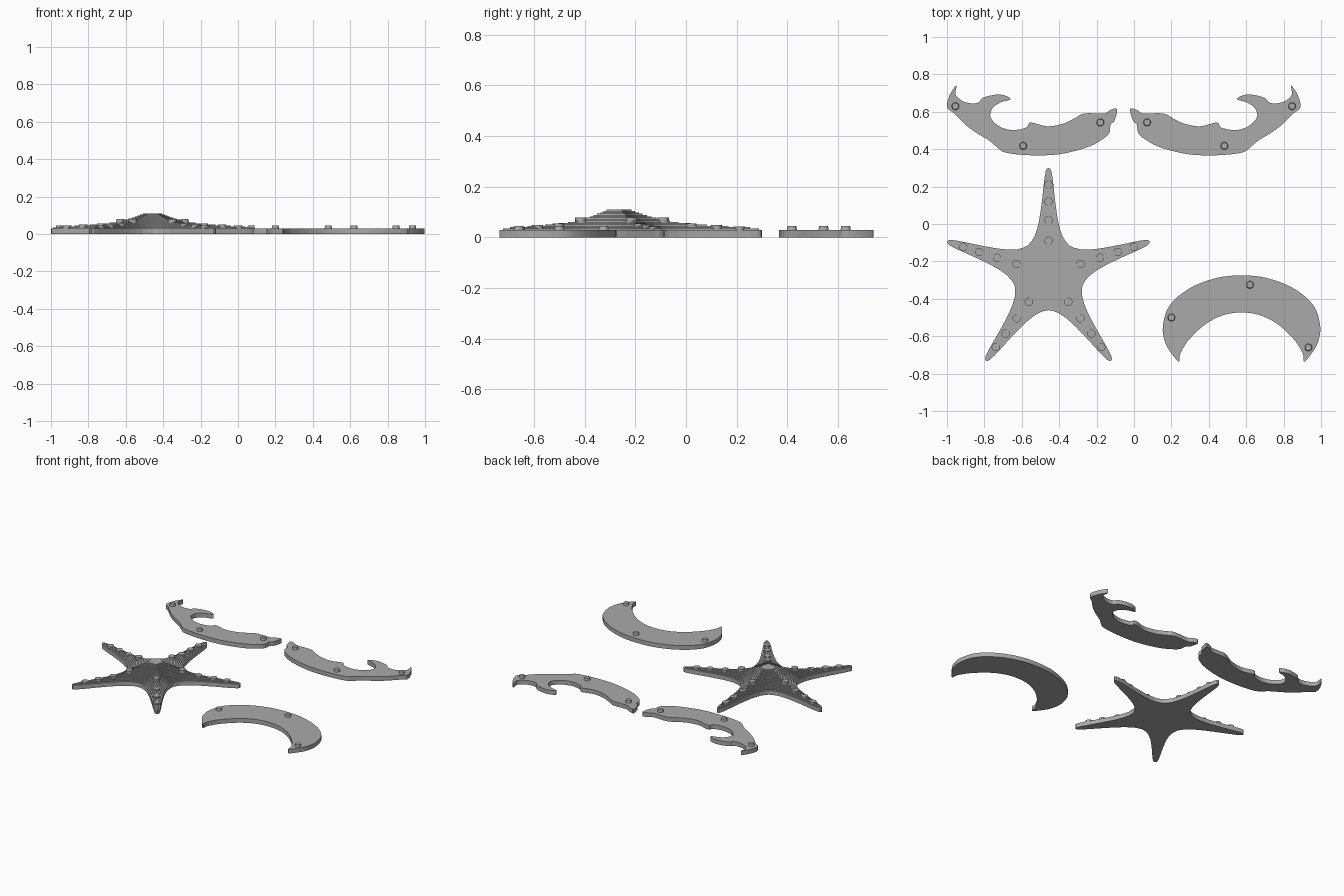
import bpy, bmesh, math
from mathutils import Vector
from mathutils.geometry import intersect_point_line

if "Cube" in bpy.data.objects:
    bpy.data.objects.remove(bpy.data.objects["Cube"])

grey = bpy.data.materials.new("plain_grey")
grey.diffuse_color = (0.4, 0.4, 0.4, 1)
grey.use_nodes = True
grey.node_tree.nodes["Principled BSDF"].inputs["Base Color"].default_value = grey.diffuse_color
THICK = 0.03


def finish(name, bm):
    bmesh.ops.recalc_face_normals(bm, faces=bm.faces)
    me = bpy.data.meshes.new(name)
    bm.to_mesh(me)
    bm.free()
    me.materials.append(grey)
    ob = bpy.data.objects.new(name, me)
    bpy.context.collection.objects.link(ob)
    return ob


def smooth_loop(pts, sub=4):
    """Closed Catmull-Rom curve through the points."""
    p = [Vector(q) for q in pts]
    n, out = len(p), []
    for i in range(n):
        a, b, c, d = p[i - 1], p[i], p[(i + 1) % n], p[(i + 2) % n]
        for k in range(sub):
            t = k / sub
            out.append(0.5 * (2 * b + (c - a) * t + (2 * a - 5 * b + 4 * c - d) * t * t
                              + (3 * b - a - 3 * c + d) * t ** 3))
    return out


def terraces(name, rings, heights):
    """Stepped solid: wall up to each height, then a flat tread to the next ring."""
    bm = bmesh.new()
    levels, low = [], 0.0
    for ring, z in zip(rings, heights):
        for h in (low, z):
            levels.append([bm.verts.new((p[0], p[1], h)) for p in ring])
        low = z
    n = len(levels[0])
    for a, b in zip(levels, levels[1:]):
        for i in range(n):
            j = (i + 1) % n
            bm.faces.new((a[i], a[j], b[j], b[i]))
    bm.faces.new(levels[0][::-1])
    bm.faces.new(levels[-1])
    return finish(name, bm)


def peg(name, x, y, z0, z1, r, r_top):
    bm = bmesh.new()
    bmesh.ops.create_cone(bm, cap_ends=True, segments=24, radius1=r, radius2=r_top, depth=z1 - z0)
    bmesh.ops.translate(bm, verts=bm.verts, vec=(x, y, (z0 + z1) / 2))
    finish(name, bm)


def plate(name, outline, pegs):
    terraces(name, [outline], [THICK])
    for i, (x, y) in enumerate(pegs):
        peg(f"{name}_peg_{i + 1}", x, y, THICK - 0.005, 0.046, 0.021, 0.017)


# Starfish: half of one arm as (distance along arm, half width), tip to valley
CX, CY = -0.457, -0.27
arm = [Vector(p) for p in [
    (.569, 0), (.566, .008), (.552, .015), (.52, .021), (.47, .027), (.42, .032), (.37, .038),
    (.32, .045), (.28, .052), (.24, .062), (.2, .077), (.175, .093), (.154, .112)]]


def edge_distance(p):
    best = 9
    for a, b in zip(arm, arm[1:]):
        q, t = intersect_point_line(p, a, b)
        q = a if t < 0 else b if t > 1 else q
        best = min(best, (p - q.to_2d()).length)
    return best


def inset_ring(d):
    """Star outline moved inward by d, sampled along rays from the centre."""
    half = []
    for v in arm:
        lo, hi = 0.0, 1.0
        if d > 0:
            for _ in range(18):
                mid = (lo + hi) / 2
                lo, hi = (mid, hi) if edge_distance(v * mid) >= d else (lo, mid)
        else:
            lo = 1.0
        half.append(v * lo)
    one_arm = [Vector((p.x, -p.y)) for p in half[:0:-1]] + half[:-1]
    ring = []
    for k in range(5):
        a = math.pi / 2 + k * math.tau / 5
        c, s = math.cos(a), math.sin(a)
        ring += [(CX + c * p.x - s * p.y, CY + s * p.x + c * p.y) for p in one_arm]
    return ring


STEP, RISE = 0.01, 0.0053
terraces("starfish", [inset_ring(STEP * k) for k in range(16)],
         [THICK + RISE * k for k in range(16)])

# Round studs along each arm
for k in range(5):
    a = math.pi / 2 + k * math.tau / 5
    for i, (r, top) in enumerate([(.18, .079), (.29, .055), (.39, .049), (.48, .044)]):
        peg(f"starfish_stud_{k + 1}_{i + 1}", CX + r * math.cos(a), CY + r * math.sin(a),
            0.02, top, 0.022, 0.022)

# Crescent plate: right half mirrored about its middle
MID = 0.575
half = [(0, -.275), (.095, -.281), (.18, -.302), (.255, -.332), (.32, -.372), (.37, -.418),
        (.403, -.47), (.421, -.55), (.415, -.61), (.393, -.665), (.338, -.735), (.33, -.70),
        (.313, -.665), (.278, -.615), (.195, -.537), (.1, -.488), (0, -.473)]
loop = half + [(-x, y) for x, y in half[-2:0:-1]]
plate("crescent", smooth_loop([(MID + x, y) for x, y in loop]),
      [(.2, -.5), (.62, -.325), (.933, -.66)])

# Hooked plates: one outline and its mirror image
hook = [(-.95, .74), (-.985, .69), (-1, .625), (-.96, .59), (-.9, .53), (-.837, .484),
        (-.773, .445), (-.725, .404), (-.69, .383), (-.6, .37), (-.48, .367), (-.37, .378),
        (-.24, .414), (-.163, .457), (-.131, .49), (-.125, .532), (-.104, .553), (-.09, .615),
        (-.13, .608), (-.16, .591), (-.265, .591), (-.32, .564), (-.377, .537), (-.463, .522),
        (-.553, .543), (-.575, .516), (-.65, .502), (-.72, .522), (-.767, .57), (-.757, .618),
        (-.714, .65), (-.66, .666), (-.687, .686), (-.735, .692), (-.805, .676), (-.832, .65),
        (-.874, .645), (-.922, .66), (-.954, .692)]
hook_pegs = [(-.955, .63), (-.593, .418), (-.18, .543)]
plate("left_hook", smooth_loop(hook), hook_pegs)
plate("right_hook", [(-.11 - p.x, p.y) for p in smooth_loop(hook)][::-1],
      [(-.11 - x, y) for x, y in hook_pegs])
